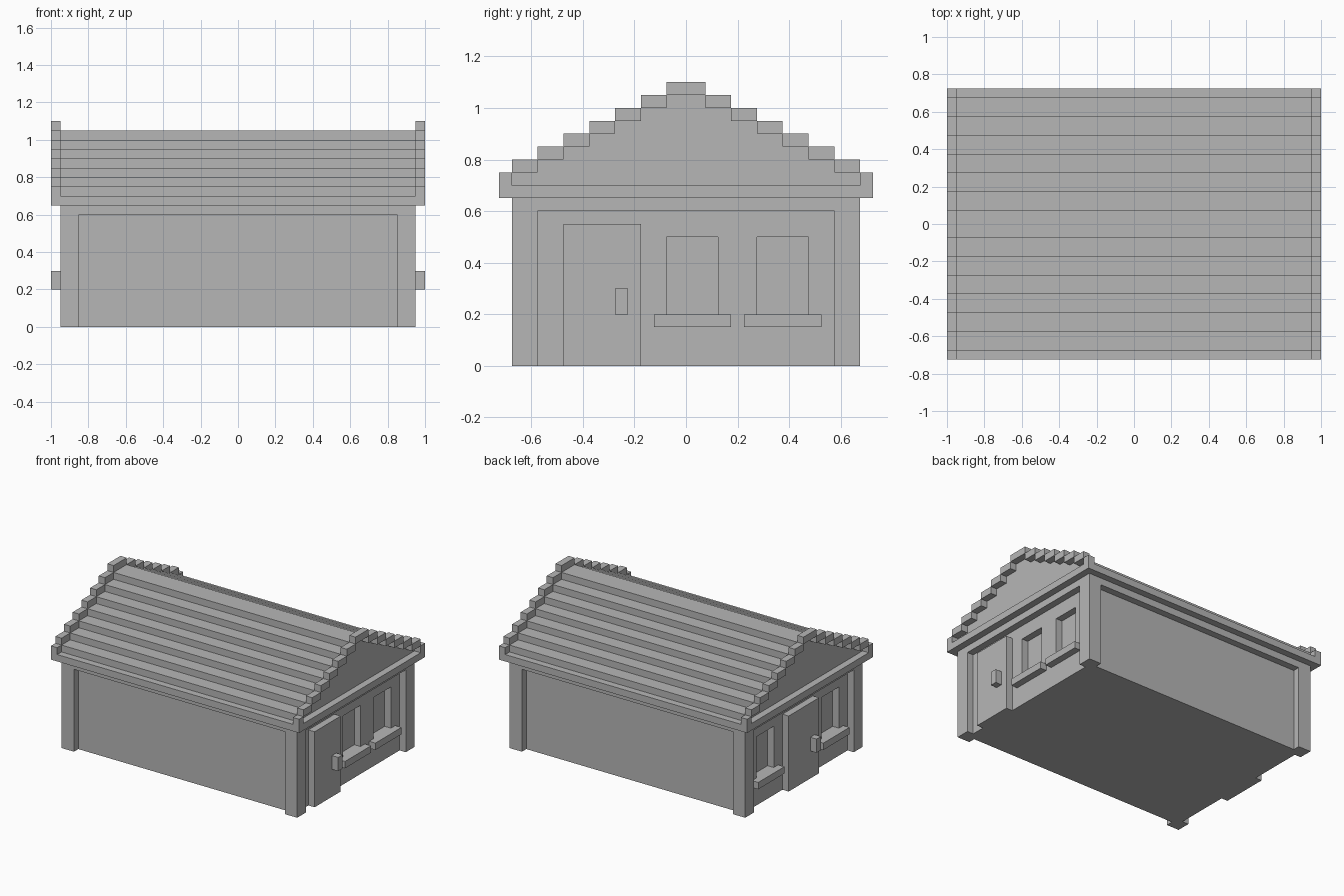
import bpy
import bmesh

cube = bpy.data.objects.get("Cube")
if cube:
    bpy.data.objects.remove(cube, do_unlink=True)

grey = bpy.data.materials.new("stone_grey")
grey.use_nodes = True
colour = (0.47, 0.47, 0.47, 1)
grey.diffuse_color = colour
grey.node_tree.nodes["Principled BSDF"].inputs["Base Color"].default_value = colour

U = 0.05           # block size
HALF_L = 0.95      # half length of the walls
HALF_W = 0.675     # half width of the walls
EAVE = 0.65        # underside of the eave slab


def finish(name, bm):
    bmesh.ops.recalc_face_normals(bm, faces=bm.faces)
    mesh = bpy.data.meshes.new(name)
    bm.to_mesh(mesh)
    bm.free()
    mesh.materials.append(grey)
    obj = bpy.data.objects.new(name, mesh)
    bpy.context.collection.objects.link(obj)
    return obj


def boxes(name, spans):
    """Build one object from boxes given as (x0, x1, y0, y1, z0, z1)."""
    bm = bmesh.new()
    for x0, x1, y0, y1, z0, z1 in spans:
        verts = bmesh.ops.create_cube(bm, size=1)["verts"]
        for v in verts:
            v.co = (x1 if v.co.x > 0 else x0,
                    y1 if v.co.y > 0 else y0,
                    z1 if v.co.z > 0 else z0)
    return finish(name, bm)


def end_box(side, inner, outer, y0, y1, z0, z1):
    """Box on one gable end, measured outward from the centre."""
    a, b = sorted((side * inner, side * outer))
    return (a, b, y0, y1, z0, z1)


# Recessed wall core
wall_x, wall_y = HALF_L - U, HALF_W - U
walls = boxes("walls", [(-wall_x, wall_x, -wall_y, wall_y, 0, EAVE - U)])

# Corner pillars and the beam above them
pillars = []
for sx in (-1, 1):
    for sy in (-1, 1):
        y0, y1 = sorted((sy * (HALF_W - 2 * U), sy * HALF_W))
        pillars.append(end_box(sx, HALF_L - 2 * U, HALF_L, y0, y1, 0, EAVE - U))
boxes("corner_pillars", pillars)
boxes("top_beam", [(-HALF_L, HALF_L, -HALF_W, HALF_W, EAVE - U, EAVE)])

# Doors, handles, sills and window recesses on both ends
ends = {
    "left": (1, (-0.475, -0.175), -0.275, (0.025, 0.375)),
    "right": (-1, (-0.175, 0.175), -0.125, (-0.375, 0.375)),
}
recesses = []
for label, (side, door, handle, windows) in ends.items():
    boxes(label + "_door", [end_box(side, wall_x, HALF_L, *door, 0, 0.55)])
    boxes(label + "_door_handle",
          [end_box(side, HALF_L, HALF_L + U, handle, handle + U, 0.2, 0.3)])
    boxes(label + "_window_sills",
          [end_box(side, wall_x - U, HALF_L, y - 0.15, y + 0.15, 0.15, 0.2)
           for y in windows])
    recesses += [end_box(side, wall_x - U, 1, y - 0.1, y + 0.1, 0.2, 0.5)
                 for y in windows]
cutter = boxes("window_cutter", recesses)
cutter.hide_render = True
cutter.hide_viewport = True
cutter.display_type = 'WIRE'
cut = walls.modifiers.new("window_recesses", 'BOOLEAN')
cut.object = cutter
cut.operation = 'DIFFERENCE'
cut.solver = 'EXACT'

# Eave slab
boxes("eave_slab", [(-1, 1, -HALF_W - U, HALF_W + U, EAVE, EAVE + U)])

# Stepped roof, extruded from one profile
STEPS = 7
right_half = []
for i in range(STEPS):
    y = HALF_W - i * 2 * U
    z = EAVE + U + i * U
    right_half += [(y, z), (y, z + U)]
profile = right_half + [(-y, z) for y, z in reversed(right_half)]
bm = bmesh.new()
face = bm.faces.new([bm.verts.new((-HALF_L, y, z)) for y, z in profile])
extruded = bmesh.ops.extrude_face_region(bm, geom=[face])["geom"]
moved = [g for g in extruded if isinstance(g, bmesh.types.BMVert)]
bmesh.ops.translate(bm, verts=moved, vec=(2 * HALF_L, 0, 0))
finish("stepped_roof", bm)

# Stepped trim along both gables
for label, side in (("left", 1), ("right", -1)):
    trim = []
    for sy in (-1, 1):
        outer = HALF_W + U
        for i in range(STEPS):
            inner = HALF_W - i * 2 * U
            z = EAVE + U + i * U
            y0, y1 = sorted((sy * inner, sy * outer))
            trim.append(end_box(side, HALF_L, 1, y0, y1, z, z + U))
            outer = inner
    peak = EAVE + U + STEPS * U
    trim.append(end_box(side, HALF_L, 1, -outer, outer, peak, peak + U))
    boxes(label + "_gable_trim", trim)
